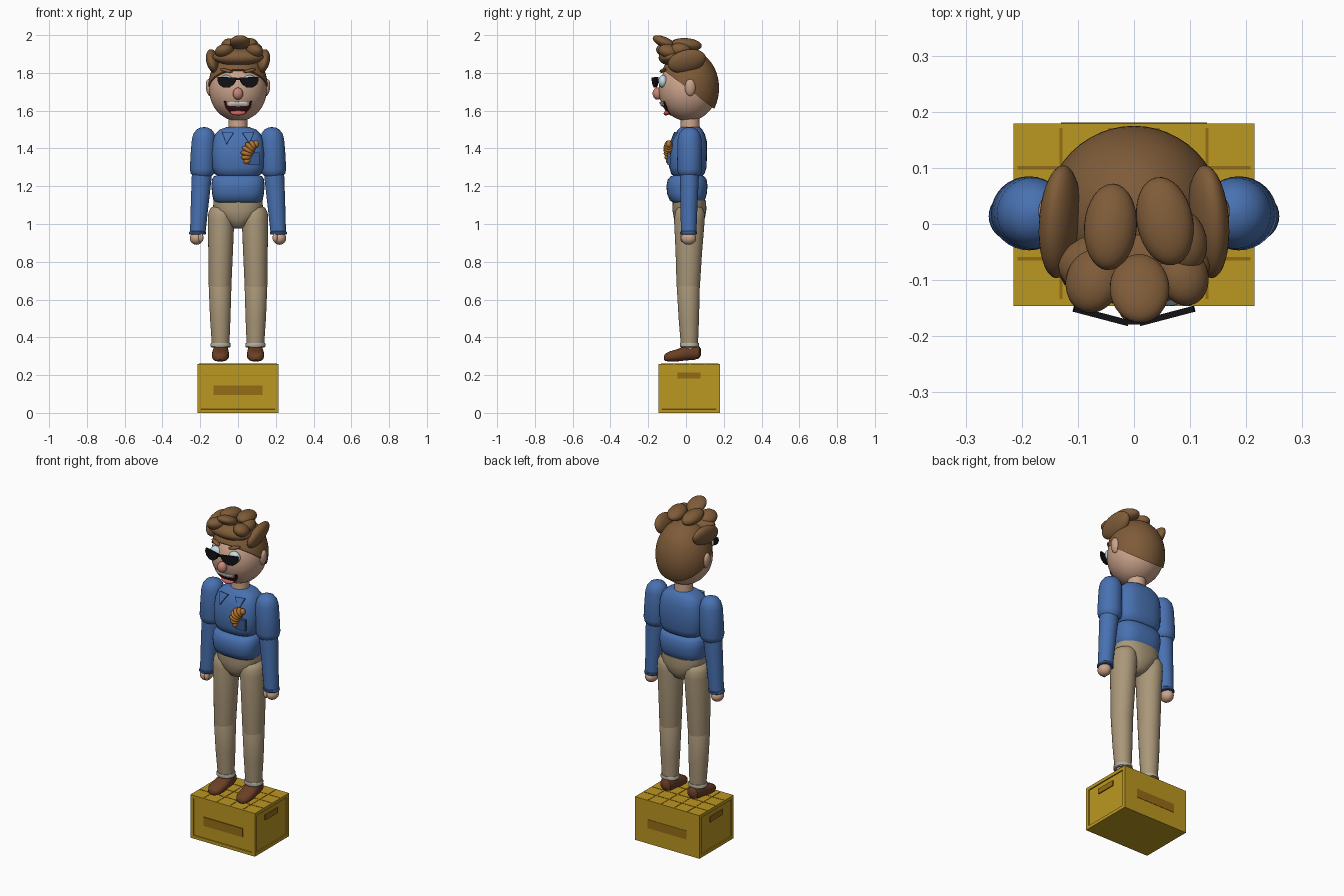
import bpy, bmesh, math
from mathutils import Vector

if "Cube" in bpy.data.objects:
    bpy.data.objects.remove(bpy.data.objects["Cube"])

def mat(name, r, g, b):
    m = bpy.data.materials.new(name)
    m.diffuse_color = (r, g, b, 1)
    m.use_nodes = True
    m.node_tree.nodes["Principled BSDF"].inputs["Base Color"].default_value = m.diffuse_color
    return m

YELLOW = mat("crate_yellow", .50, .31, .015)
OCHRE = mat("crate_dark", .30, .15, .008)
SHIRT = mat("shirt_blue", .065, .165, .44)
NAVY = mat("shirt_dark", .04, .10, .28)
KHAKI = mat("trouser_khaki", .40, .31, .19)
CUFF = mat("sock_grey", .45, .43, .36)
LEATHER = mat("shoe_leather", .15, .05, .018)
SKIN = mat("skin", .60, .37, .26)
PINK = mat("nose_pink", .58, .24, .18)
HAIR = mat("hair_brown", .21, .105, .04)
BLACK = mat("black", .006, .006, .008)
MOUTH = mat("mouth_dark", .06, .008, .008)
WHITE = mat("white", .75, .73, .68)
EYE = mat("eye_white", .55, .72, .80)
LIP = mat("lip_red", .60, .12, .12)
PASTRY = mat("pastry", .45, .17, .025)

def finish(name, bm, material, loc=(0, 0, 0), rot=(0, 0, 0), smooth=True):
    bmesh.ops.recalc_face_normals(bm, faces=bm.faces[:])
    me = bpy.data.meshes.new(name)
    bm.to_mesh(me)
    bm.free()
    ob = bpy.data.objects.new(name, me)
    bpy.context.collection.objects.link(ob)
    ob.location, ob.rotation_euler = loc, rot
    me.materials.append(material)
    if smooth:
        bpy.ops.object.select_all(action='DESELECT')
        ob.select_set(True)
        bpy.context.view_layer.objects.active = ob
        bpy.ops.object.shade_smooth_by_angle(angle=math.radians(40))
    return ob

def ball(name, loc, r, material, rot=(0, 0, 0), seg=32):
    bm = bmesh.new()
    bmesh.ops.create_uvsphere(bm, u_segments=seg, v_segments=seg // 2, radius=1)
    bmesh.ops.scale(bm, vec=r, verts=bm.verts)
    return finish(name, bm, material, loc, rot)

def box(name, loc, size, material):
    bm = bmesh.new()
    bmesh.ops.create_cube(bm, size=1)
    bmesh.ops.scale(bm, vec=size, verts=bm.verts)
    return finish(name, bm, material, loc, smooth=False)

def loft(name, rings, material, axis='z', power=2.0, n=32):
    """Rings are (position on axis, centre a, centre b, radius a, radius b)."""
    bm = bmesh.new()
    loops = []
    for t, ca, cb, ra, rb in rings:
        loop = []
        for i in range(n):
            c, s = math.cos(math.tau * i / n), math.sin(math.tau * i / n)
            a = ca + ra * math.copysign(abs(c) ** (2 / power), c)
            b = cb + rb * math.copysign(abs(s) ** (2 / power), s)
            loop.append(bm.verts.new((a, b, t) if axis == 'z' else (a, t, b)))
        loops.append(loop)
    for p, q in zip(loops, loops[1:]):
        for i in range(n):
            bm.faces.new((p[i], p[(i + 1) % n], q[(i + 1) % n], q[i]))
    bm.faces.new(loops[0])
    bm.faces.new(loops[-1])
    return finish(name, bm, material)

def plate(name, pts, depth, material, loc, rot=(0, 0, 0)):
    bm = bmesh.new()
    f = bm.faces.new([bm.verts.new((x, -depth / 2, z)) for x, z in pts])
    new = bmesh.ops.extrude_face_region(bm, geom=[f])["geom"]
    bmesh.ops.translate(bm, vec=(0, depth, 0), verts=[v for v in new if isinstance(v, bmesh.types.BMVert)])
    return finish(name, bm, material, loc, rot, smooth=False)

HEAD, HEAD_R = Vector((0, .01, 1.71)), Vector((.152, .155, .165))

def face_patch(name, pts, lift, material):
    """Convex outline wrapped onto the front of the head."""
    cx, cz = (sum(p[k] for p in pts) / len(pts) for k in (0, 1))
    bm = bmesh.new()
    loops = []
    for k in (1.0, .97, .7, .35):
        loop = []
        for x, z in pts:
            x, z = cx + (x - cx) * k, cz + (z - cz) * k
            d = 1 - (x / HEAD_R.x) ** 2 - ((z - HEAD.z) / HEAD_R.z) ** 2
            y = HEAD.y - HEAD_R.y * math.sqrt(max(d, 0)) - (lift if k < 1 else -.005)
            loop.append(bm.verts.new((x, y, z)))
        loops.append(loop)
    n = len(pts)
    for p, q in zip(loops, loops[1:]):
        for i in range(n):
            bm.faces.new((p[i], p[(i + 1) % n], q[(i + 1) % n], q[i]))
    bm.faces.new(loops[-1])
    return finish(name, bm, material)

# Crate with recessed front and side panels
bm = bmesh.new()
bmesh.ops.create_cube(bm, size=1)
bmesh.ops.scale(bm, vec=(.43, .325, .26), verts=bm.verts)
for f in [f for f in bm.faces if f.normal.y < -.5 or abs(f.normal.x) > .5]:
    n = f.normal.copy()
    bmesh.ops.inset_individual(bm, faces=[f], thickness=.027)
    inner = bmesh.ops.inset_individual(bm, faces=[f], thickness=.001)
    bmesh.ops.translate(bm, vec=n * -.006, verts=f.verts)
finish("crate", bm, YELLOW, (0, .0165, .13), smooth=False)
box("crate_front_slot", (0, -.138, .12), (.26, .014, .052), OCHRE)
box("crate_back_slot", (0, .178, .12), (.26, .006, .052), OCHRE)
for s in (-1, 1):
    box("crate_side_handle", (s * .208, .016, .197), (.014, .12, .032), OCHRE)
for x in (-.13, -.043, .043, .13):
    box("crate_top_slat_line", (x, .019, .2595), (.006, .305, .004), OCHRE)
for y in (-.062, .02, .1):
    box("crate_top_cross_line", (0, y, .2595), (.415, .006, .004), OCHRE)

# Legs, shoes, arms and hands, mirrored
for s in (-1, 1):
    loft("shoe", [(-.117, s * .094, .292, .012, .010), (-.108, s * .094, .294, .03, .020),
                  (-.085, s * .094, .299, .043, .027), (-.04, s * .093, .306, .046, .033),
                  (0, s * .092, .318, .043, .040), (.04, s * .09, .322, .04, .042),
                  (.068, s * .09, .322, .033, .034), (.08, s * .09, .322, .014, .016)],
         LEATHER, 'y', 2.4)
    loft("sock", [(.33, s * .092, .018, .036, .036), (.365, s * .092, .018, .042, .042)], CUFF)
    loft("trouser_cuff", [(.347, s * .092, .018, .048, .047), (.352, s * .092, .018, .053, .051),
                          (.366, s * .092, .018, .053, .051), (.371, s * .092, .018, .05, .049)], CUFF)
    loft("lower_leg", [(.355, s * .092, .018, .046, .045), (.5, s * .094, .015, .054, .054),
                       (.67, s * .095, .012, .06, .061), (.69, s * .095, .012, .054, .055)], KHAKI)
    loft("upper_leg", [(.66, s * .095, .012, .058, .06), (.675, s * .095, .012, .06, .062),
                       (.85, s * .092, .015, .065, .07), (1.02, s * .09, .018, .07, .081),
                       (1.06, s * .09, .02, .067, .078), (1.085, s * .088, .02, .056, .066),
                       (1.1, s * .086, .02, .03, .04)], KHAKI)
    loft("upper_sleeve", [(1.255, s * .187, .019, .05, .05), (1.268, s * .187, .019, .063, .061),
                          (1.29, s * .187, .019, .068, .066), (1.38, s * .184, .019, .066, .065),
                          (1.45, s * .181, .019, .063, .063), (1.48, s * .18, .019, .055, .055),
                          (1.5, s * .179, .019, .04, .04), (1.51, s * .179, .019, .02, .02),
                          (1.513, s * .179, .019, .002, .002)], SHIRT)
    loft("lower_sleeve", [(.955, s * .213, .014, .041, .041), (1.1, s * .203, .016, .047, .045),
                          (1.25, s * .192, .018, .053, .05), (1.29, s * .19, .018, .05, .05)], SHIRT)
    loft("sleeve_cuff", [(.944, s * .214, .014, .041, .041), (.948, s * .214, .014, .045, .045),
                         (.958, s * .213, .014, .045, .045), (.962, s * .213, .014, .041, .041)], NAVY)
    ball("hand", (s * .22, .014, .925), (.035, .04, .035), SKIN)
    ball("thumb", (s * .197, -.015, .928), (.014, .016, .026), SKIN, seg=16)

# Hips, belly and chest
loft("hips", [(.975, 0, .018, .02, .03), (.99, 0, .018, .045, .06), (1.03, 0, .018, .09, .082),
              (1.075, 0, .018, .132, .09), (1.125, 0, .018, .13, .088)], KHAKI, power=2.3)
loft("belly", [(1.115, 0, .01, .118, .08), (1.125, 0, .007, .13, .093), (1.16, 0, .005, .137, .105),
               (1.2, 0, .005, .141, .109), (1.235, 0, .006, .138, .103), (1.252, 0, .008, .128, .09),
               (1.262, 0, .01, .1, .065)], SHIRT, power=2.8)
loft("chest", [(1.25, 0, .01, .1, .07), (1.265, 0, .01, .123, .088), (1.3, 0, .01, .138, .099),
               (1.38, 0, .012, .141, .099), (1.44, 0, .017, .134, .093), (1.475, 0, .02, .122, .08),
               (1.5, 0, .022, .098, .064), (1.513, 0, .022, .06, .05)], SHIRT, power=2.8)
for s in (-1, 1):
    plate("collar", [(s * -.028, .03), (s * .034, .034), (s * .008, -.036)], .012, SHIRT,
          (s * .052, -.068, 1.455), (math.radians(-24), 0, s * .1))
box("pocket", (.085, -.09, 1.345), (.06, .018, .065), NAVY)

# Crescent pastry in the pocket
for i in range(7):
    u = i / 6
    a = math.radians(100 + 100 * u)
    r = .014 + .021 * math.sin(math.pi * (.08 + .84 * u))
    ball("pastry_segment", (.107 + .063 * math.cos(a), -.092, 1.357 + .068 * math.sin(a)),
         (r, r * .8, .015), PASTRY, (0, -a + math.pi, 0), 20)

# Head
loft("neck", [(1.48, 0, .022, .055, .053), (1.53, 0, .022, .05, .05), (1.6, 0, .022, .05, .05)], SKIN)
ball("head", HEAD, HEAD_R, SKIN, seg=48)
ball("nose", (0, -.15, 1.69), (.027, .027, .032), PINK)
for s in (-1, 1):
    ball("ear", (s * .152, .022, 1.722), (.018, .028, .045), SKIN, (0, s * .12, 0))
    ball("eye", (s * .062, -.122, 1.755), (.036, .024, .034), EYE)
    ball("eyebrow", (s * .062, -.122, 1.812), (.036, .014, .009), HAIR, (0, s * -.22, s * .35), 16)
    lens = [(-.05, .024), (.05, .026), (.052, .008), (.042, -.014), (.02, -.029), (-.01, -.029),
            (-.036, -.012), (-.048, .006)]
    plate("dark_lens", [(s * x, z) for x, z in lens], .011, BLACK,
          (s * .058, -.164, 1.752), (0, 0, s * .257))
box("glasses_bridge", (0, -.174, 1.768), (.036, .01, .012), BLACK)

def smile(w, top, depth, n=14):
    return [(w * math.cos(math.pi * i / n), top - depth * math.sin(math.pi * i / n)) for i in range(n + 1)]

face_patch("mouth", smile(.075, 1.652, .078), .004, MOUTH)
face_patch("upper_teeth", [(-.064, 1.648), (0, 1.645), (.064, 1.648), (.056, 1.626), (0, 1.622), (-.056, 1.626)],
           .009, WHITE)
ball("tongue_lip", (0, -.096, 1.592), (.042, .024, .014), LIP, (.5, 0, 0))

# Hair cap sliced along the sloping hairline
bm = bmesh.new()
bmesh.ops.create_uvsphere(bm, u_segments=48, v_segments=32, radius=1)
bmesh.ops.scale(bm, vec=(.158, .16, .2), verts=bm.verts)
bmesh.ops.translate(bm, vec=(0, .015, 1.72), verts=bm.verts)
cut = bmesh.ops.bisect_plane(bm, geom=bm.verts[:] + bm.edges[:] + bm.faces[:], plane_co=(0, -.115, 1.812),
                             plane_no=(0, .203, .265), clear_inner=True)
bmesh.ops.holes_fill(bm, edges=[e for e in bm.edges if e.is_boundary])
finish("hair_cap", bm, HAIR)

# Hair tufts
for s in (-1, 1):
    ball("side_tuft", (s * .132, .004, 1.862), (.034, .103, .062), HAIR, (.25, s * .3, s * .12))
tufts = [((-.042, -.005, 1.945), (.047, .078, .036), (-.15, 0, -.08)),
         ((.055, .005, 1.95), (.05, .08, .034), (-.1, 0, .2)),
         ((.09, -.03, 1.925), (.04, .055, .035), (0, .3, .2)),
         ((.01, -.115, 1.962), (.053, .066, .028), (-.42, 0, .05)),
         ((-.072, -.1, 1.915), (.05, .06, .036), (-.2, -.3, -.2)),
         ((.088, -.092, 1.915), (.045, .055, .036), (-.2, .3, .2)),
         ((0, -.075, 1.885), (.135, .07, .045), (.1, 0, 0))]
for loc, r, rot in tufts:
    ball("hair_tuft", loc, r, HAIR, rot)
